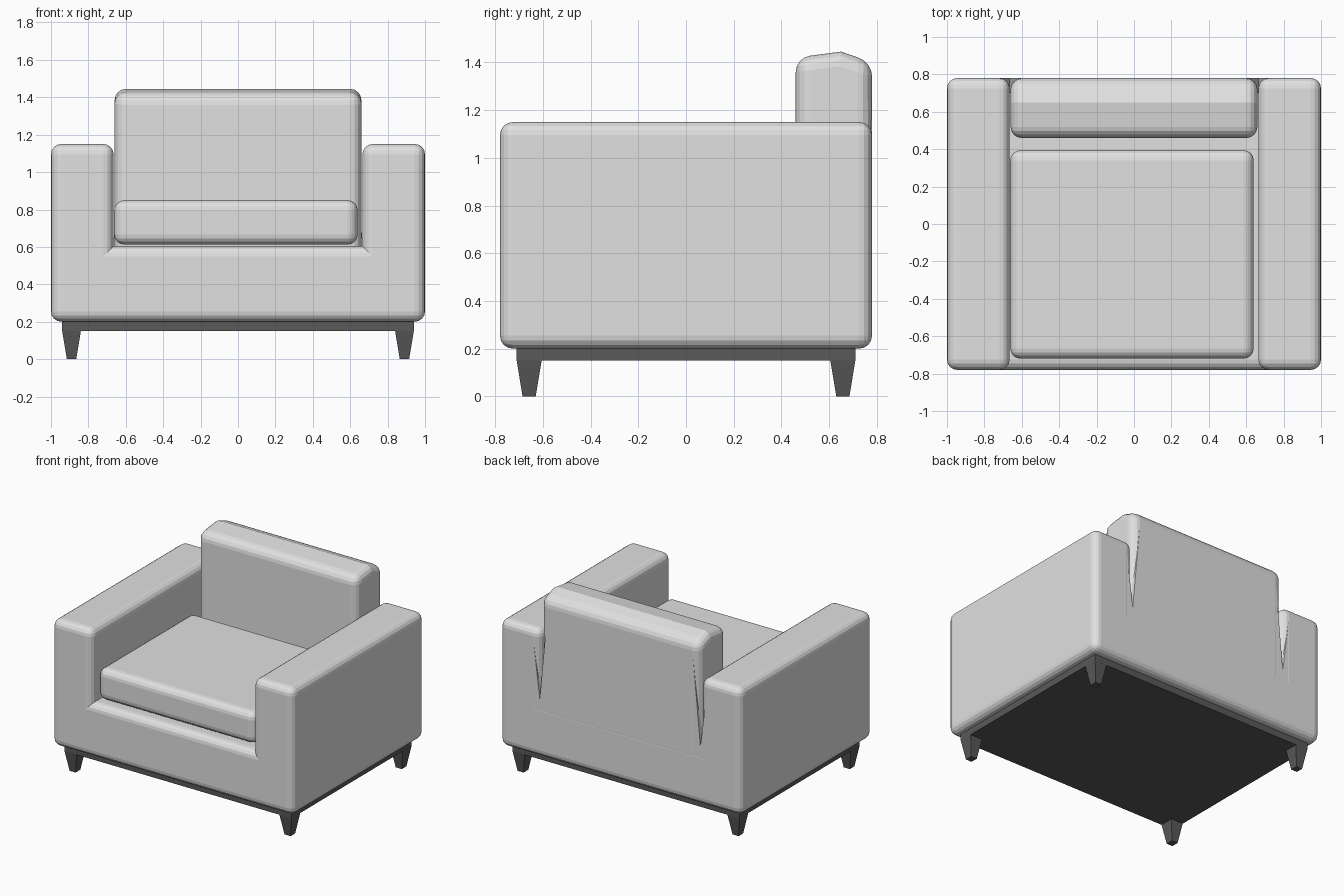
import bpy, bmesh
from mathutils import Vector

if "Cube" in bpy.data.objects:
    bpy.data.objects.remove(bpy.data.objects["Cube"])


def material(name, v):
    m = bpy.data.materials.new(name)
    m.diffuse_color = (v, v, v, 1)
    m.use_nodes = True
    m.node_tree.nodes["Principled BSDF"].inputs["Base Color"].default_value = m.diffuse_color
    return m


FABRIC = material("light grey fabric", 0.75)
DARK = material("dark grey wood", 0.10)


def finish(name, bm, mat, bevel=0, segments=4):
    """Round the sharp convex edges and make the object."""
    bmesh.ops.recalc_face_normals(bm, faces=bm.faces[:])
    if bevel:
        edges = [e for e in bm.edges if e.calc_face_angle_signed(0) > 0.6]
        bmesh.ops.bevel(bm, geom=edges, offset=bevel, offset_type='OFFSET',
                        segments=segments, profile=0.5, affect='EDGES')
    me = bpy.data.meshes.new(name)
    bm.to_mesh(me)
    bm.free()
    me.materials.append(mat)
    ob = bpy.data.objects.new(name, me)
    bpy.context.collection.objects.link(ob)
    return ob


def prism(name, pts, axis, lo, hi, mat, bevel=0):
    """Extrude a profile: axis 'y' takes (x, z) points, axis 'x' takes (y, z)."""
    bm = bmesh.new()
    place = (lambda p: (p[0], lo, p[1])) if axis == 'y' else (lambda p: (lo, p[0], p[1]))
    face = bm.faces.new([bm.verts.new(place(p)) for p in pts])
    new = bmesh.ops.extrude_face_region(bm, geom=[face])['geom']
    d = Vector((0, hi - lo, 0)) if axis == 'y' else Vector((hi - lo, 0, 0))
    bmesh.ops.translate(bm, verts=[v for v in new if isinstance(v, bmesh.types.BMVert)], vec=d)
    return finish(name, bm, mat, bevel)


def taper(name, bottom, top, z0, z1, mat, bevel=0):
    """Box from a bottom to a top rectangle, each (x0, x1, y0, y1)."""
    bm = bmesh.new()
    rings = []
    for (x0, x1, y0, y1), z in ((bottom, z0), (top, z1)):
        rings.append([bm.verts.new((x, y, z)) for x, y in
                      ((x0, y0), (x1, y0), (x1, y1), (x0, y1))])
    a, b = rings
    bm.faces.new(a)
    bm.faces.new(b)
    for i in range(4):
        j = (i + 1) % 4
        bm.faces.new((a[i], a[j], b[j], b[i]))
    return finish(name, bm, mat, bevel)


# body: both arms and the seat base as one U-shaped block
right = [(1, 0.2), (1, 1.15), (0.665, 1.15), (0.665, 0.605)]
prism("arms_and_base", right + [(-x, z) for x, z in reversed(right)],
      'y', -0.78, 0.78, FABRIC, 0.055)

# backrest with a slightly peaked top
prism("backrest", [(0.46, 0.5), (0.78, 0.5), (0.78, 1.40), (0.65, 1.445), (0.46, 1.42)],
      'x', -0.66, 0.66, FABRIC, 0.06)

# rear panel, leaving a V-shaped slit between each arm and the backrest
side = [(0.9, 0.3), (0.9, 1.08), (0.72, 1.08), (0.665, 0.64), (0.60, 1.33)]
prism("rear_panel", side + [(-x, z) for x, z in reversed(side)],
      'y', 0.70, 0.7795, FABRIC)

# seat cushion
seat = (-0.662, 0.64, -0.72, 0.395)
taper("seat_cushion", seat, seat, 0.612, 0.85, FABRIC, 0.055)

# base frame and tapered legs
rail = (-0.94, 0.94, -0.71, 0.71)
taper("base_frame", rail, rail, 0.15, 0.21, DARK)
for sx in (-1, 1):
    for sy in (-1, 1):
        def rect(x0, x1, y0, y1):
            return (sx * x0, sx * x1, sy * y0, sy * y1)
        taper("leg", rect(0.865, 0.915, 0.63, 0.685),
              rect(0.84, 0.94, 0.605, 0.71), 0, 0.151, DARK)
